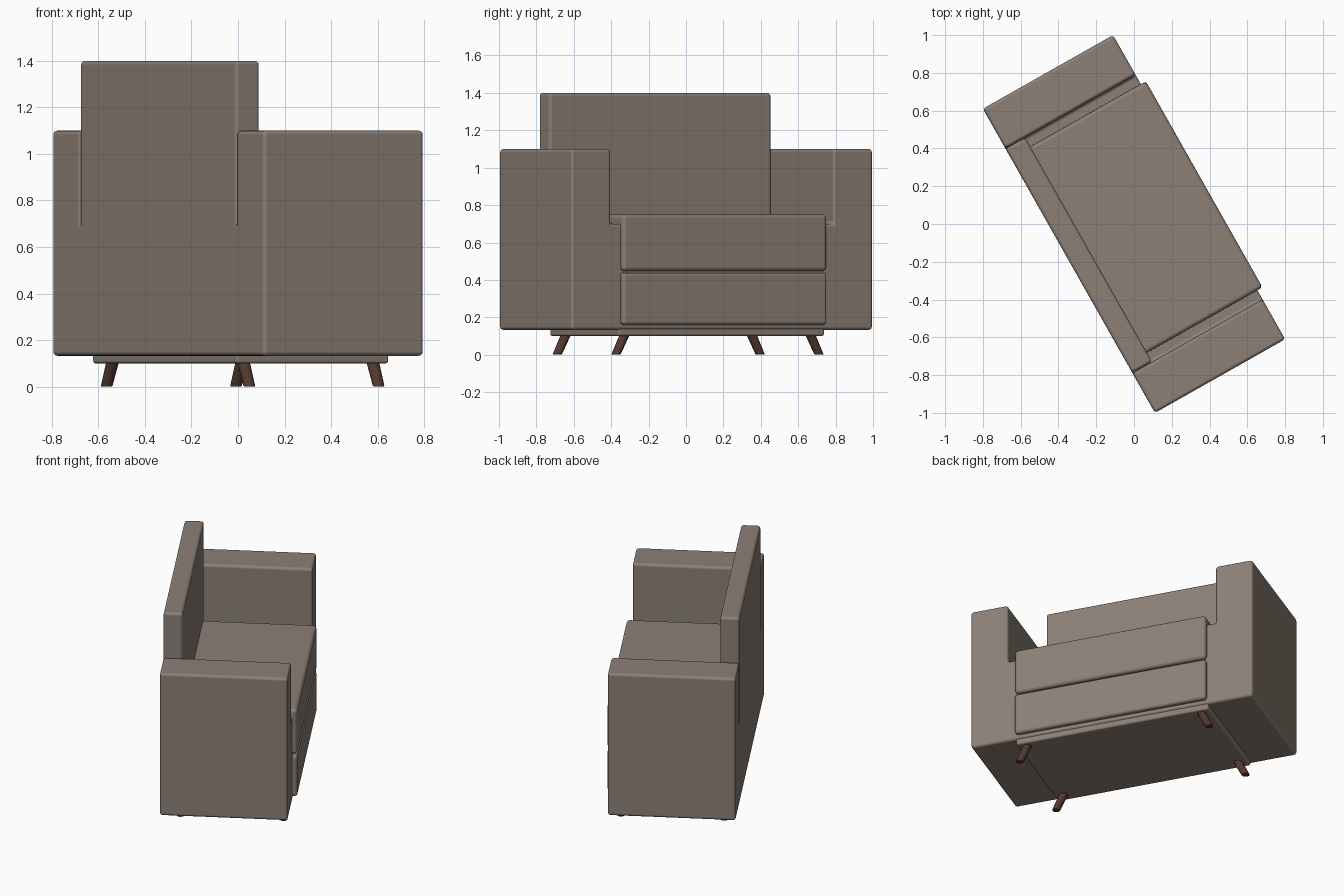
import bpy, bmesh, math
from mathutils import Matrix, Vector

if "Cube" in bpy.data.objects:
    bpy.data.objects.remove(bpy.data.objects["Cube"])

TURN = Matrix.Rotation(math.radians(-60.5), 4, 'Z')   # sofa faces local +y, then is turned


def material(name, rgb):
    m = bpy.data.materials.new(name)
    m.diffuse_color = (*rgb, 1)
    m.use_nodes = True
    m.node_tree.nodes["Principled BSDF"].inputs["Base Color"].default_value = m.diffuse_color
    return m


fabric = material("taupe fabric", (0.265, 0.215, 0.18))
wood = material("dark brown wood", (0.085, 0.04, 0.028))


def finish(name, bm, mat, bevel, segments=4):
    bmesh.ops.recalc_face_normals(bm, faces=bm.faces)
    me = bpy.data.meshes.new(name)
    bm.to_mesh(me)
    bm.free()
    ob = bpy.data.objects.new(name, me)
    bpy.context.collection.objects.link(ob)
    me.materials.append(mat)
    ob.matrix_world = TURN
    for p in me.polygons:
        p.use_smooth = True
    mod = ob.modifiers.new("soft edges", 'BEVEL')
    mod.width = bevel
    mod.segments = segments
    mod.limit_method = 'ANGLE'
    mod.angle_limit = math.radians(40)
    mod.harden_normals = True
    return ob


def box(name, x, y, z, bevel):
    bm = bmesh.new()
    bmesh.ops.create_cube(bm, size=1)
    for v in bm.verts:
        v.co = Vector([(r[0] + r[1]) / 2 + c * (r[1] - r[0]) for r, c in zip((x, y, z), v.co)])
    return finish(name, bm, fabric, bevel)


# Body and both arms: one U-shaped profile extruded front to back
A, IN, B = 0.925, 0.683, 0.396
profile = [(-A, 0.133), (A, 0.133), (A, 1.1), (IN, 1.1), (IN, 0.7),
           (-IN, 0.7), (-IN, 1.1), (-A, 1.1)]
bm = bmesh.new()
face = bm.faces.new([bm.verts.new((x, -B, z)) for x, z in profile])
ext = bmesh.ops.extrude_face_region(bm, geom=[face])
moved = [g for g in ext["geom"] if isinstance(g, bmesh.types.BMVert)]
bmesh.ops.translate(bm, verts=moved, vec=(0, 2 * B, 0))
finish("body_with_arms", bm, fabric, 0.018)

# Backrest, sunk behind the seat; a flush filler hides the body's rear top edge
box("backrest", (-IN + 0.001, IN - 0.001), (-B, -0.276), (0.55, 1.4), 0.018)

# Cushion, front panel and underside slab
box("seat_cushion", (-0.627, 0.627), (-0.3, 0.427), (0.447, 0.75), 0.022)
box("front_panel", (-0.627, 0.627), (0.2, 0.427), (0.16, 0.438), 0.018)
box("base_slab", (-0.633, 0.633), (-0.362, 0.388), (0.1, 0.2), 0.012)

# Four legs, splayed outward along the length
for side, sx in (("left", -1), ("right", 1)):
    for end, y in (("front", 0.342), ("back", -0.296)):
        bm = bmesh.new()
        bmesh.ops.create_cone(bm, cap_ends=True, segments=20, radius1=0.025,
                              radius2=0.028, depth=0.13)
        for v in bm.verts:
            z = v.co.z + 0.065
            v.co = Vector((v.co.x + sx * (0.624 - 0.5 * z), v.co.y + y, z))
        finish(f"{end}_{side}_leg", bm, wood, 0.006, 2)
